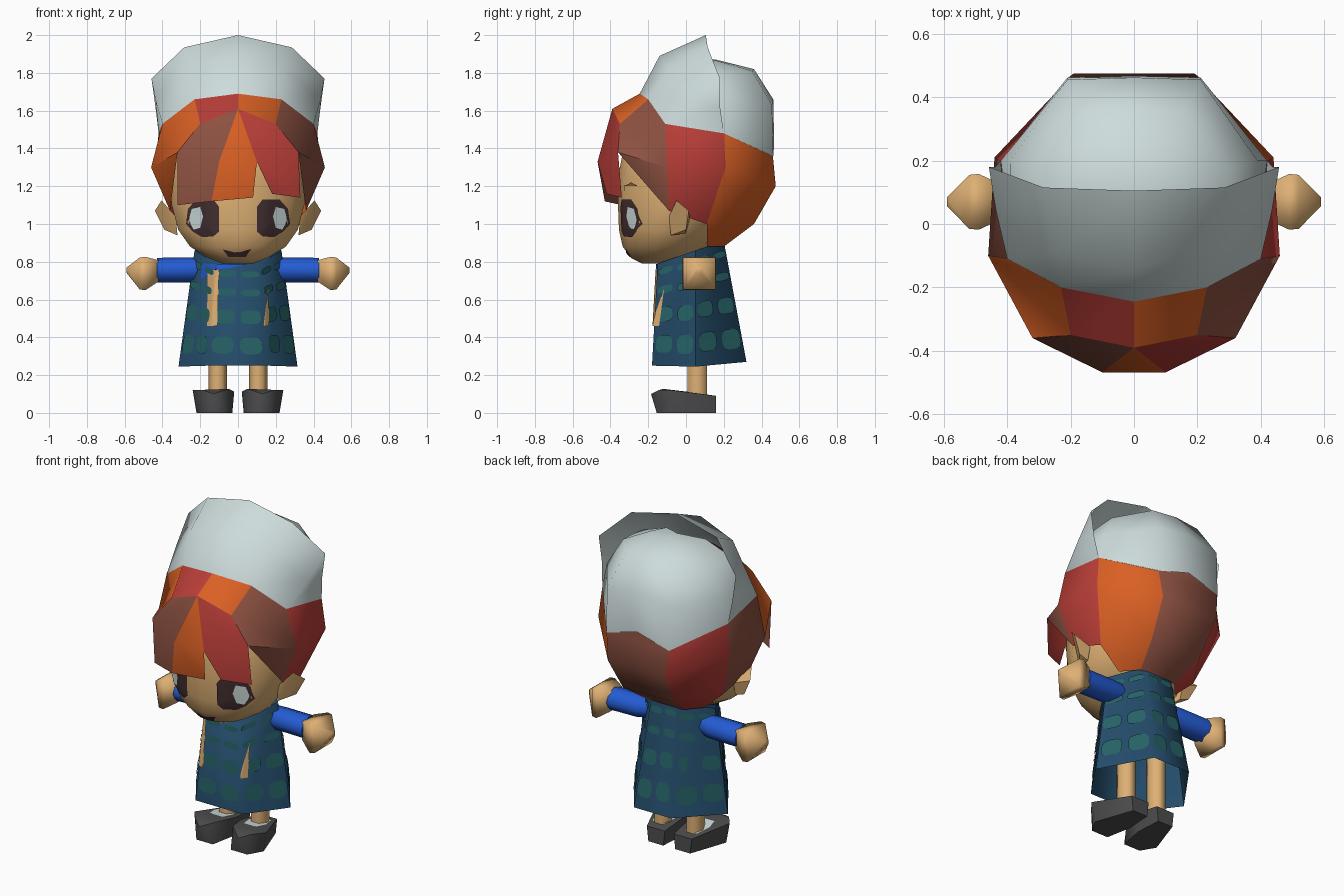
import bpy, bmesh, math
from mathutils import Vector
from mathutils.bvhtree import BVHTree

if "Cube" in bpy.data.objects:
    bpy.data.objects.remove(bpy.data.objects["Cube"])


def colour(name, r, g, b):
    m = bpy.data.materials.new(name)
    lin = [(c / 255 / 12.92) if c < 10 else ((c / 255 + .055) / 1.055) ** 2.4 for c in (r, g, b)]
    m.diffuse_color = (*lin, 1)
    m.use_nodes = True
    m.node_tree.nodes["Principled BSDF"].inputs["Base Color"].default_value = m.diffuse_color
    return m


WHITE = colour("hat_white", 206, 220, 220)
ORANGE = colour("hair_orange", 218, 96, 36)
RED = colour("hair_red", 186, 62, 56)
BROWN = colour("hair_brown", 142, 82, 66)
SKIN = colour("skin", 222, 176, 116)
BLUE = colour("sleeve_blue", 36, 92, 212)
NAVY = colour("dress_navy", 36, 76, 106)
TEAL = colour("dress_teal", 38, 98, 102)
DARK = colour("eye_dark", 66, 46, 48)
SHOE = colour("shoe_grey", 78, 78, 80)


def build(name, faces, mats, angle=30):
    """faces: list of point lists, or (points, material index) pairs."""
    bm = bmesh.new()
    for f in faces:
        pts, mi = f if isinstance(f, tuple) else (f, 0)
        uniq = [p for i, p in enumerate(pts) if (Vector(p) - Vector(pts[i - 1])).length > 1e-5]
        if len(uniq) > 2:
            bm.faces.new([bm.verts.new(p) for p in uniq]).material_index = mi
    bmesh.ops.remove_doubles(bm, verts=bm.verts, dist=1e-4)
    bmesh.ops.recalc_face_normals(bm, faces=bm.faces)
    return finish(name, bm, mats, angle)


def finish(name, bm, mats, angle):
    me = bpy.data.meshes.new(name)
    bm.to_mesh(me)
    bm.free()
    for m in mats:
        me.materials.append(m)
    if angle:
        me.shade_smooth()
        me.set_sharp_from_angle(angle=math.radians(angle))
    ob = bpy.data.objects.new(name, me)
    bpy.context.collection.objects.link(ob)
    return ob


def hull(name, pts, mat, angle=30):
    bm = bmesh.new()
    for p in pts:
        bm.verts.new(p)
    res = bmesh.ops.convex_hull(bm, input=bm.verts)
    bmesh.ops.delete(bm, geom=[v for v in res["geom_interior"] if v.is_valid], context='VERTS')
    bmesh.ops.recalc_face_normals(bm, faces=bm.faces)
    return finish(name, bm, [mat], angle)


def loft(rings, caps=True):
    faces = []
    for a, b in zip(rings, rings[1:]):
        n = len(a)
        faces += [[a[i], a[(i + 1) % n], b[(i + 1) % n], b[i]] for i in range(n)]
    return faces + ([rings[0][::-1], rings[-1]] if caps else [])


def mx(p, s=-1):
    return (p[0] * s, p[1], p[2])


def sheet(rows):
    """Mirrored sheet; each row runs from the centre line to +x."""
    rows = [[mx(p) for p in r[:0:-1]] + r for r in rows]
    return [[a[i], a[i + 1], b[i + 1], b[i]] for a, b in zip(rows, rows[1:]) for i in range(len(a) - 1)]


def tree_of(ob):
    return BVHTree.FromPolygons([v.co for v in ob.data.vertices], [p.vertices[:] for p in ob.data.polygons])


def decal(name, outline, mat, tree, lift=.007):
    """Thin plate of (x, z) points laid onto the front of a surface."""
    c = [sum(p[k] for p in outline) / len(outline) for k in (0, 1)]

    def put(p, t):
        x, z = c[0] + (p[0] - c[0]) * t, c[1] + (p[1] - c[1]) * t
        hit = tree.ray_cast(Vector((x, -2, z)), Vector((0, 1, 0)))[0]
        return (x, (hit.y if hit else -.1) - lift, z)
    dense = []
    for a, b in zip(outline, outline[1:] + outline[:1]):
        dense += [tuple(a[k] + (b[k] - a[k]) * j / 3 for k in (0, 1)) for j in range(3)]
    rings = [[put(p, t) for p in dense] for t in (0, .35, .7, 1)]
    build(name, loft(rings, False), [mat], 60)


# Head: stacked rings (z, front y, back y, half width)
rings = []
for z, f, b, w in [(.79, -.23, -.09, .08), (.82, -.29, .02, .16), (.88, -.335, .11, .26), (.97, -.355, .2, .325),
                   (1.1, -.36, .28, .36), (1.25, -.36, .32, .37), (1.4, -.33, .28, .33), (1.5, -.2, .15, .18)]:
    rings.append([(w * math.sin(t), (f + b) / 2 - (b - f) / 2 * math.cos(t), z)
                  for t in [math.tau * i / 14 for i in range(14)]])
face = tree_of(build("head", loft(rings), [SKIN], 60))

# Face details
for s, side in ((-1, "left"), (1, "right")):
    def flip(pts):
        return [(x * s, z) for x, z in pts]
    decal(side + "_eye", flip([(.10, .96), (.10, 1.09), (.13, 1.13), (.22, 1.13), (.265, 1.08), (.275, 1.0),
                               (.24, .96), (.19, .93), (.13, .935)]), DARK, face)
    decal(side + "_iris", flip([(.185, 1.04), (.2, 1.09), (.245, 1.08), (.262, 1.02), (.235, .97), (.2, .98)]),
          WHITE, face, .012)
    decal(side + "_brow", flip([(.17, 1.2), (.22, 1.22), (.27, 1.2), (.22, 1.205)]), BROWN, face)
    hull(side + "_ear", [mx(p, s) for p in [(.33, -.09, 1.04), (.32, -.08, .94), (.33, 0, .95), (.33, .02, 1.03),
                                            (.405, -.05, 1.125), (.44, .015, 1.07), (.39, 0, .97)]], SKIN, 20)
decal("mouth", [(-.08, .865), (-.04, .848), (.03, .848), (.07, .868), (.04, .825), (-.05, .825)], DARK, face)

# Hair: panels around the head, coloured one by one
T0, T1, T2, T3, T4 = (0, -.245, 1.69), (.23, -.2, 1.66), (.4, -.11, 1.53), (.42, .2, 1.48), (.21, .46, 1.36)
A, B1 = (0, -.39, 1.61), (.2, -.35, 1.53)
M2, M3, M4 = (.46, -.1, 1.3), (.44, .21, 1.3), (.19, .475, 1.2)
L2, L3, L4 = (.36, -.09, 1.07), (.33, .11, 1.0), (.17, .36, 1.0)
E3, E4 = (.2, .11, .88), (.12, .2, .88)
IN, OUT = (.1, -.468, 1.33), (.32, -.36, 1.38)
O, R, B = 0, 1, 2
hair = []
for s, cols in ((1, (O, B, R, O)), (-1, (R, O, B, R))):
    panels = [[[T0, T1, B1, A]], [[T1, T2, M2, B1], [B1, M2, OUT], [M2, L2, OUT]],
              [[T2, T3, M3, M2], [M2, M3, L3, L2]], [[T3, T4, M4, M3], [M3, M4, L4, L3], [L3, L4, E4, E3]]]
    for quads, c in zip(panels, cols):
        hair += [([mx(p, s) for p in q], c) for q in quads]
for a, b in ((T4, M4), (M4, L4), (L4, E4)):
    hair.append(([a, mx(a), mx(b), b], B))
hair.append(([T4, (.1, .452, 1.46), (-.1, .452, 1.46), mx(T4)], B))
build("hair", hair, [ORANGE, RED, BROWN], 50)

# Fringe: three locks hanging from one point
nIN, nOUT, nB1 = mx(IN), mx(OUT), mx(B1)
build("fringe", [([A, nB1, nOUT, nIN], B), ([nIN, nOUT, (-.32, -.34, 1.1), (-.14, -.43, 1.12)], B),
                 ([A, nIN, IN], O), ([nIN, (-.14, -.43, 1.12), (.08, -.43, 1.14), IN], O),
                 ([A, IN, OUT, B1], R), ([IN, (.18, -.42, 1.16), (.33, -.34, 1.14), OUT], R)],
      [ORANGE, RED, BROWN], 50)

# Hat: upright front band and rounded crown behind it
build("hat_band", sheet([
    [T0, T1, T2, T3],
    [(0, -.14, 1.89), (.25, -.09, 1.83), (.435, .04, 1.65), (.437, .18, 1.62)],
    [(0, .105, 2.0), (.285, .115, 1.935), (.458, .18, 1.77), (.458, .18, 1.77)]]), [WHITE], 60)
build("hat_crown", sheet([
    [(0, .467, 1.42), (.21, .462, 1.36), T3, (.39, -.06, 1.52)],
    [(0, .462, 1.66), (.21, .455, 1.63), (.39, .2, 1.63), (.39, 0, 1.62)],
    [(0, .36, 1.82), (.16, .35, 1.81), (.30, .17, 1.79), (.3, 0, 1.78)],
    [(0, .16, 1.87), (.09, .16, 1.865), (.16, .12, 1.855), (.13, 0, 1.84)],
    [(0, .08, 1.87)] * 4]), [WHITE], 60)

# Dress: flared six-sided tunic
low = [(.158, -.18, .25), (.315, .05, .245), (.125, .32, .27)]
top = [(.115, -.15, .79), (.23, .05, .86), (.09, .2, .91)]
low, top = [r + [mx(p) for p in r[::-1]] for r in (low, top)]
dress_ob = build("dress", loft([low, top], False) + [top], [NAVY], 68)
dress = tree_of(dress_ob)

# Dress pattern: rows of squarish patches on every side
patches = []
for i in range(6):
    a, b, c, d = [Vector(p) for p in (low[i], low[(i + 1) % 6], top[(i + 1) % 6], top[i])]
    n = (b - a).cross(d - a).normalized()
    if n.dot((a + b) / 2 - Vector((0, .05, .25))) < 0:
        n = -n
    for v0, hv in ((.2, .085), (.48, .07), (.72, .035), (.9, .03)):
        for u0 in (.25, .75):
            ring = []
            for k in range(12):
                t = math.tau * (k + .5) / 12
                cu, cv = [math.copysign(abs(w) ** .65, w) for w in (math.cos(t), math.sin(t))]
                u = u0 + .195 * cu + .02 * math.sin(5 * v0 + 2 * i)
                v = v0 + hv * cv + .008 * math.sin(7 * u0 + i)
                ring.append(tuple(a.lerp(b, u).lerp(d.lerp(c, u), v) + n * .005))
            patches.append(ring)
build("dress_patches", patches, [TEAL], 0)

# Front openings and collar
decal("left_slit", [(-.165, .46), (-.16, .75), (-.10, .76), (-.11, .46)], SKIN, dress, .009)
decal("right_slit", [(.135, .46), (.165, .46), (.16, .66)], SKIN, dress, .009)
decal("collar", [(-.2, .71), (-.19, .79), (.05, .785), (-.04, .765), (-.15, .755)], BLUE, dress, .008)

# Limbs
for s, side in ((-1, "left"), (1, "right")):
    sleeve = [[(x * s, .07 + ry * math.cos(t), zc + rz * math.sin(t)) for t in [math.tau * k / 8 for k in range(8)]]
              for x, zc, ry, rz in ((.12, .77, .05, .055), (.24, .757, .075, .066), (.43, .755, .078, .066))]
    build(side + "_sleeve", loft(sleeve), [BLUE], 60)
    hand = [(x * s, .07 + j * h, zc + k * h) for x, zc, h in ((.42, .752, .056), (.49, .738, .088), (.52, .738, .085),
                                                             (.59, .755, .014)) for j in (-1, 1) for k in (-1, 1)]
    hull(side + "_hand", hand, SKIN, 85)
    leg = [[(s * (.107 + .05 * math.cos(t)), .06 + .06 * math.sin(t), z) for t in [math.tau * k / 6 for k in range(6)]]
           for z in (.08, .5)]
    build(side + "_leg", loft(leg), [SKIN], 65)
    sole = [(.04, .16), (.14, .16), (.22, -.07), (.17, -.155), (.06, -.155), (.03, 0)]
    upper = [(.03, .16, .09), (.15, .16, .09), (.24, -.075, .12), (.19, -.14, .122), (.05, -.12, .127), (.02, 0, .113),
             (.13, -.185, .1)]
    hull(side + "_shoe", [(x * s, y, 0) for x, y in sole] + [mx(p, s) for p in upper], SHOE, 55)
    build(side + "_sock", [[(x * s, y, .117 - y * .125) for x, y in
                            ((.07, -.05), (.16, -.05), (.175, .02), (.15, .11), (.07, .11), (.05, .03))]], [WHITE], 0)
